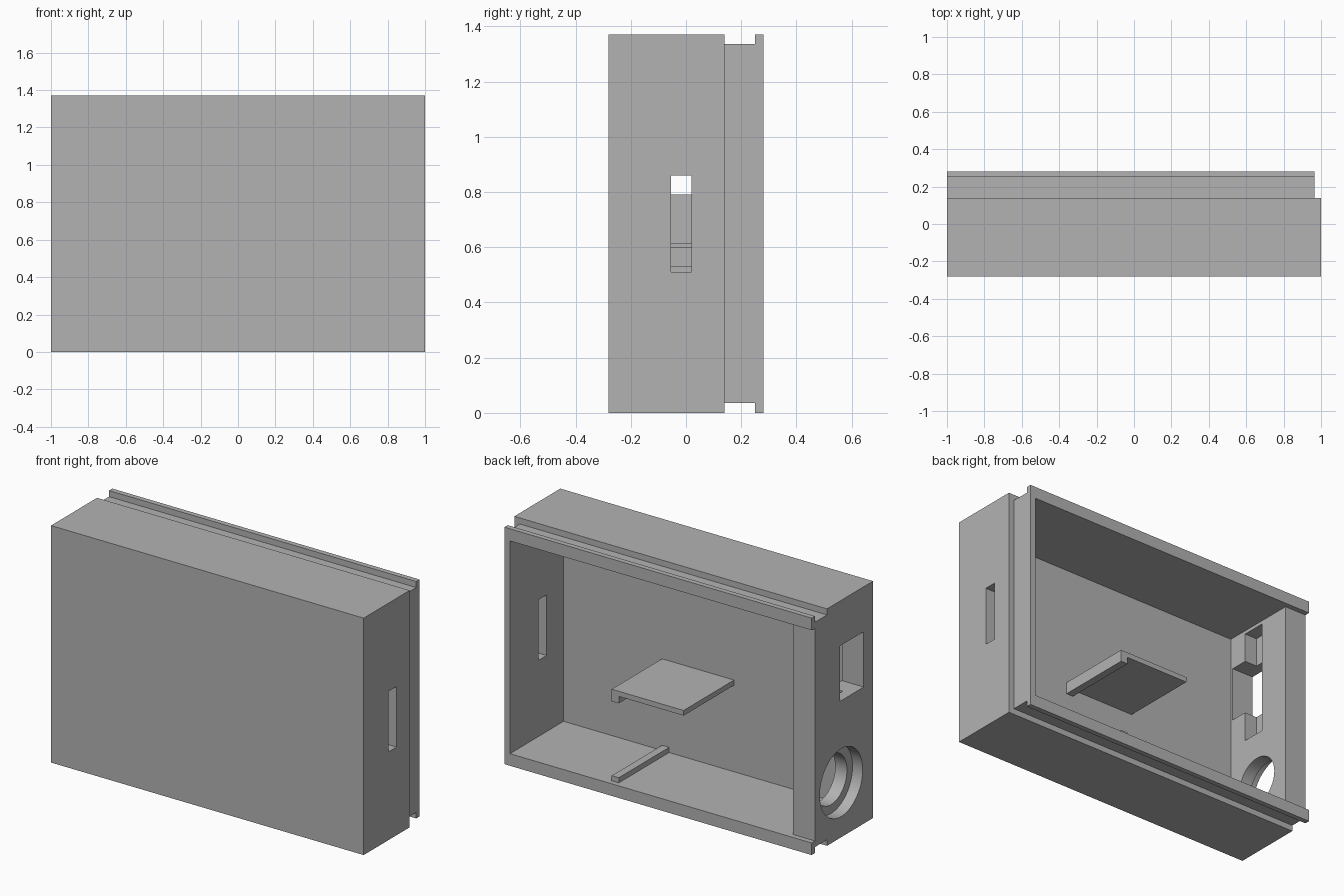
import bpy, bmesh, math
from mathutils import Matrix, Vector

old = bpy.data.objects.get("Cube")
if old:
    bpy.data.objects.remove(old, do_unlink=True)

grey = bpy.data.materials.new("plain grey")
grey.use_nodes = True
colour = (0.45, 0.45, 0.45, 1)
grey.diffuse_color = colour
grey.node_tree.nodes["Principled BSDF"].inputs["Base Color"].default_value = colour

W, D, H = 1.0, 0.28, 1.37      # half width, half depth, height
WALL, STEP = 0.07, 0.035       # wall thickness and rebate depth
FLOOR = -D + WALL              # inner face of the front panel
SHOULDER, RAIL = 0.14, 0.25    # depths where the groove starts and ends
END = -W + 0.14                # inner face of the thick end wall
OUT = 0.2                      # overshoot for cutters


def add_object(name, bm):
    mesh = bpy.data.meshes.new(name)
    bm.to_mesh(mesh)
    bm.free()
    mesh.materials.append(grey)
    obj = bpy.data.objects.new(name, mesh)
    bpy.context.collection.objects.link(obj)
    return obj


def box(name, x, y, z):
    bm = bmesh.new()
    lo, hi = Vector((x[0], y[0], z[0])), Vector((x[1], y[1], z[1]))
    m = Matrix.Translation((lo + hi) / 2) @ Matrix.Diagonal((*(hi - lo), 1))
    bmesh.ops.create_cube(bm, size=1, matrix=m)
    return add_object(name, bm)


def cylinder_x(name, radius, x, y, z):
    bm = bmesh.new()
    m = Matrix.Translation((sum(x) / 2, y, z)) @ Matrix.Rotation(math.pi / 2, 4, 'Y')
    bmesh.ops.create_cone(bm, cap_ends=True, segments=64, radius1=radius,
                          radius2=radius, depth=x[1] - x[0], matrix=m)
    return add_object(name, bm)


def cut(target, cutter):
    cutter.hide_render = True
    mod = target.modifiers.new("cut", 'BOOLEAN')
    mod.operation, mod.solver, mod.object = 'DIFFERENCE', 'EXACT', cutter
    graph = bpy.context.evaluated_depsgraph_get()
    result = bpy.data.meshes.new_from_object(target.evaluated_get(graph))
    target.modifiers.clear()
    target.data = result
    bpy.data.objects.remove(cutter, do_unlink=True)


case = box("case_body", (-W, W), (-D, D), (0, H))

# Main cavity, open at the back
cut(case, box("cavity", (END, W - WALL), (FLOOR, D + OUT), (WALL, H - WALL)))
# Gap in the rail above the thick end wall
cut(case, box("rail_gap", (-W - OUT, END + 0.01), (RAIL, D + OUT), (WALL, H - WALL)))
# Sliding grooves along the top and bottom
for z in ((-OUT, STEP), (H - STEP, H + OUT)):
    cut(case, box("groove", (-W - OUT, W + OUT), (SHOULDER, RAIL), z))
# Stepped end
cut(case, box("end_step", (W - 0.035, W + OUT), (SHOULDER, D + OUT), (-OUT, H + OUT)))
# Narrow slot in the left side
cut(case, box("slot", (W - OUT, W + OUT), (-0.055, 0.02), (0.51, 0.86)))
# Switch window and its inner recess in the thick end wall
cut(case, box("window", (-W - OUT, END + 0.05), (-0.195, 0.02), (0.79, 1.11)))
cut(case, box("recess", (END - 0.08, END + 0.05), (-0.09, 0.05), (0.615, 1.28)))
# Stepped round socket
cut(case, cylinder_x("socket_hole", 0.145, (-W - OUT, END + 0.05), 0.01, 0.316))
cut(case, cylinder_x("socket_bore", 0.196, (-W - OUT, -W + 0.065), 0.01, 0.316))
case.name = "case_body"

# Inner shelf with a turned-down edge, and the matching rib below it
depth = (FLOOR - 0.02, 0.25)
box("shelf_plate", (-0.16, 0.30), depth, (0.57, 0.60))
box("shelf_edge", (0.255, 0.30), depth, (0.53, 0.58))
box("floor_rib", (0.255, 0.30), depth, (WALL - 0.02, 0.10))

# Smooth the round socket while keeping sharp corners
bpy.ops.object.select_all(action='DESELECT')
case.select_set(True)
bpy.context.view_layer.objects.active = case
bpy.ops.object.shade_smooth_by_angle(angle=math.radians(30))
